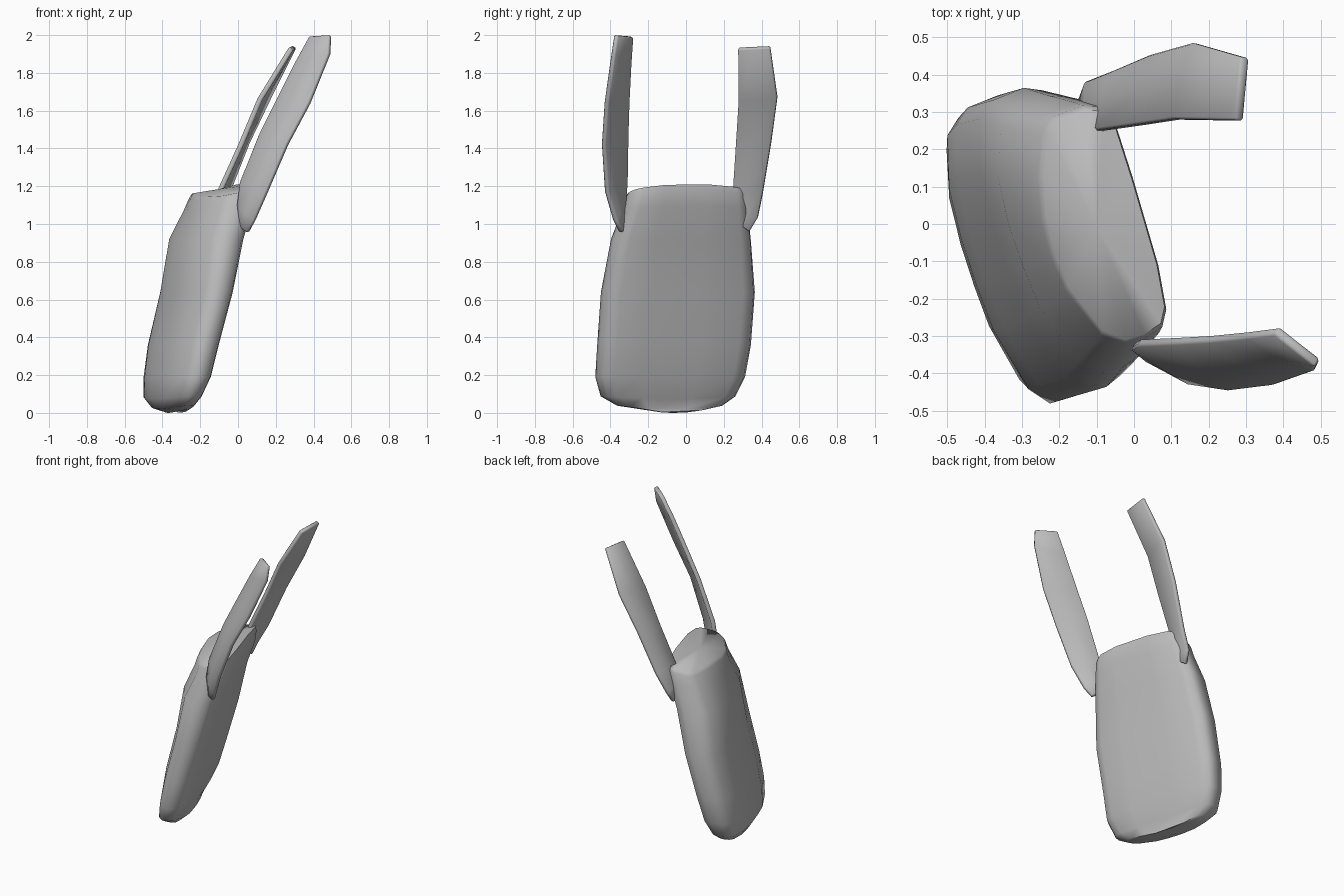
import bpy, bmesh, math
from mathutils import Vector

if "Cube" in bpy.data.objects:
    bpy.data.objects.remove(bpy.data.objects["Cube"])

grey = bpy.data.materials.new("grey_leather")
grey.diffuse_color = (0.5, 0.5, 0.5, 1)
grey.use_nodes = True
grey.node_tree.nodes["Principled BSDF"].inputs["Base Color"].default_value = grey.diffuse_color

U = Vector((-0.28, 0.96, 0))   # along the bag's width
N = Vector((0.96, 0.28, 0))    # across the bag's thickness


def finish(name, bm, angle):
    bmesh.ops.recalc_face_normals(bm, faces=bm.faces[:])
    me = bpy.data.meshes.new(name)
    bm.to_mesh(me)
    bm.free()
    ob = bpy.data.objects.new(name, me)
    bpy.context.collection.objects.link(ob)
    me.materials.append(grey)
    bpy.ops.object.select_all(action='DESELECT')
    ob.select_set(True)
    bpy.context.view_layer.objects.active = ob
    bpy.ops.object.shade_smooth_by_angle(angle=math.radians(angle))
    return ob


# Bag body: one side nearly flat, the other bulging
SECTION = [(-1, 0.35), (-0.95, 0.74), (-0.82, 0.91), (-0.45, 1), (0.3, 1), (0.8, 0.97),
           (0.95, 0.82), (1, 0.45), (0.98, -0.25), (0.89, -0.62), (0.55, -0.94), (0.2, -1),
           (-0.12, -0.96), (-0.43, -0.87), (-0.87, -0.45), (-1, -0.05)]
# height, centre x, centre y, half width, half thickness
LEVELS = [(0.0, -0.335, -0.06, 0.17, 0.035), (0.02, -0.355, -0.09, 0.285, 0.06),
          (0.075, -0.357, -0.1, 0.365, 0.09), (0.19, -0.333, -0.09, 0.405, 0.11),
          (0.36, -0.302, -0.07, 0.415, 0.12), (0.64, -0.233, -0.05, 0.415, 0.126),
          (0.92, -0.18, -0.035, 0.375, 0.14), (1.08, -0.122, -0.015, 0.335, 0.14),
          (1.15, -0.108, -0.01, 0.322, 0.138), (1.175, -0.103, -0.01, 0.31, 0.13)]
bm = bmesh.new()
rings = []
for i, (z, cx, cy, w, d) in enumerate(LEVELS):
    tilt = max(0, (z - 1.0) / 0.175)         # the mouth slopes and crowns
    sag = max(0, 1 - z / 0.2)                # the base is slightly rounded
    ring = []
    for t, s in SECTION:
        if s < 0:
            s *= 1 - 0.4 * tilt * max(0, t)
        p = Vector((cx, cy, z)) + U * t * w + N * s * d
        p.z += tilt * (0.025 * s + 0.012 * (1 - 2 * t * t)) + sag * 0.02 * t * t
        if s < 0 and t < 0:
            p.z += 0.02 * tilt * s
        ring.append(bm.verts.new(p))
    rings.append(ring)
n = len(SECTION)
for a, b in zip(rings, rings[1:]):
    for i in range(n):
        j = (i + 1) % n
        bm.faces.new((a[i], a[j], b[j], b[i]))
bm.faces.new(rings[0])
# Top panel fan
c = bm.verts.new((-0.10, -0.01, 1.185))
for i in range(n):
    bm.faces.new((rings[-1][i], rings[-1][(i + 1) % n], c))
finish("bag_body", bm, 62)


# Straps: flat bands between two edge paths
def strap(name, edge_a, edge_b, bulge):
    bm = bmesh.new()
    rows = []
    last = len(edge_a) - 1
    for k, (a, b) in enumerate(zip(edge_a, edge_b)):
        a, b = Vector(a), Vector(b)
        mid = (a + b) / 2 + Vector(bulge) * (0 if k == last else 1)
        rows.append([bm.verts.new(p) for p in (a, mid, b)])
    for r, q in zip(rows, rows[1:]):
        for i in range(2):
            bm.faces.new((r[i], r[i + 1], q[i + 1], q[i]))
    ob = finish(name, bm, 50)
    mod = ob.modifiers.new("thickness", 'SOLIDIFY')
    mod.thickness = 0.027
    mod.offset = 0
    bev = ob.modifiers.new("soft_edge", 'BEVEL')
    bev.width = 0.006
    bev.limit_method = 'ANGLE'
    bev.angle_limit = math.radians(50)


strap("front_strap",
      [(0.015, -0.325, 0.99), (0.0, -0.325, 1.1), (0.015, -0.315, 1.22), (0.12, -0.31, 1.48),
       (0.205, -0.305, 1.65), (0.305, -0.295, 1.85), (0.382, -0.285, 1.99)],
      [(0.055, -0.34, 0.955), (0.09, -0.375, 1.02), (0.155, -0.42, 1.17), (0.262, -0.437, 1.42),
       (0.38, -0.422, 1.64), (0.485, -0.385, 1.90), (0.49, -0.372, 1.998)],
      (-0.007, -0.007, 0))
strap("back_strap",
      [(-0.13, 0.30, 0.985), (-0.11, 0.25, 1.08), (-0.09, 0.25, 1.19), (0.015, 0.265, 1.42),
       (0.115, 0.28, 1.66), (0.282, 0.277, 1.93)],
      [(-0.135, 0.335, 0.96), (-0.12, 0.38, 1.035), (-0.055, 0.405, 1.16), (0.05, 0.45, 1.43),
       (0.165, 0.483, 1.67), (0.297, 0.445, 1.938)],
      (-0.006, 0.004, 0))
